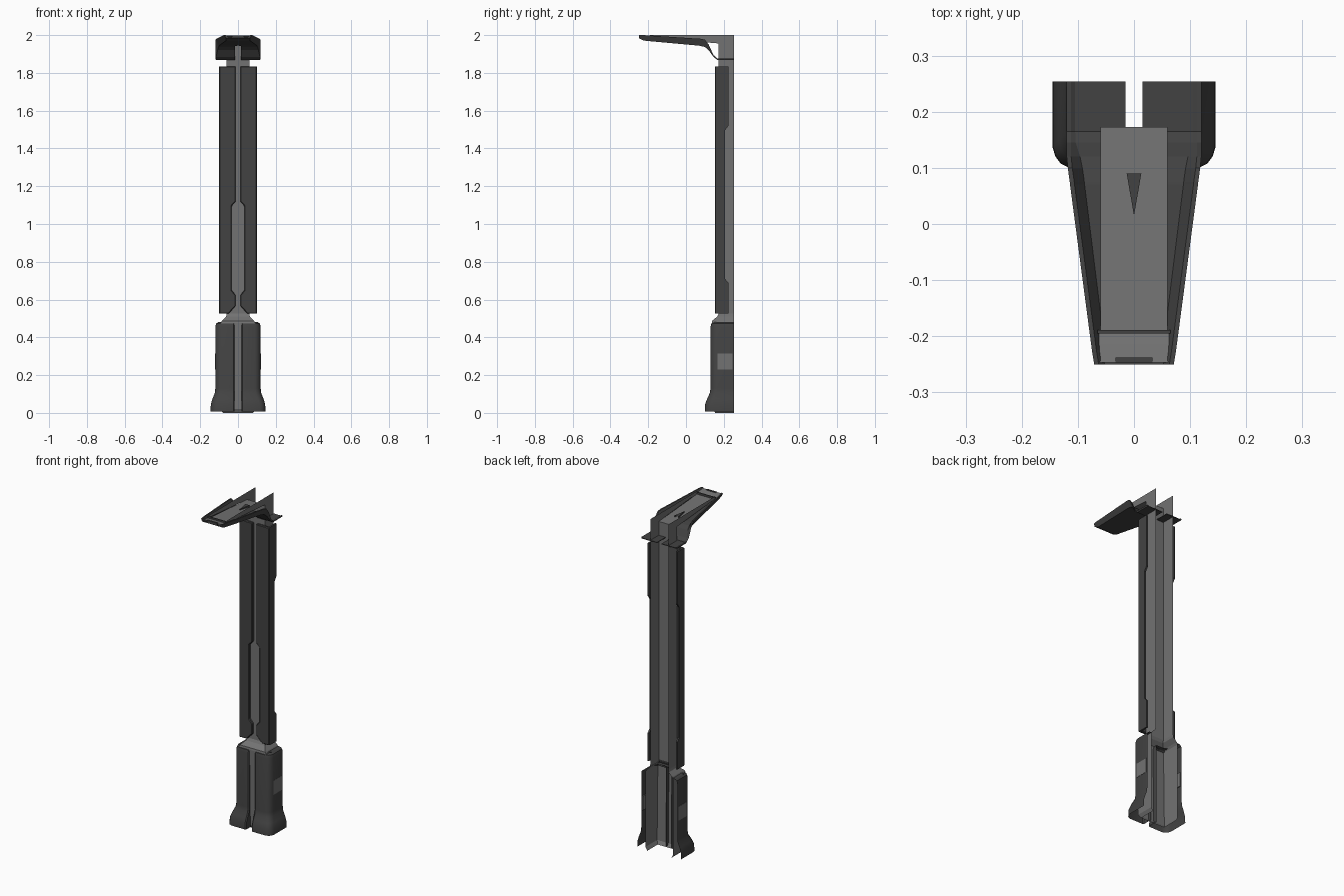
import bpy, bmesh

if "Cube" in bpy.data.objects:
    bpy.data.objects.remove(bpy.data.objects["Cube"])

BACK = 0.254


def material(name, v):
    m = bpy.data.materials.new(name)
    m.diffuse_color = (v, v, v, 1)
    m.use_nodes = True
    m.node_tree.nodes["Principled BSDF"].inputs["Base Color"].default_value = m.diffuse_color
    return m


DARK = material("dark_metal", 0.055)
LIGHT = material("light_metal", 0.17)


def finish(name, bm, mat, mirror=False, bevel=0.0, smooth=False):
    bmesh.ops.recalc_face_normals(bm, faces=bm.faces)
    me = bpy.data.meshes.new(name)
    bm.to_mesh(me)
    bm.free()
    me.materials.append(mat)
    ob = bpy.data.objects.new(name, me)
    bpy.context.collection.objects.link(ob)
    if bevel:
        b = ob.modifiers.new("bevel", "BEVEL")
        b.width, b.segments, b.limit_method = bevel, 1, "ANGLE"
    if mirror:
        ob.modifiers.new("mirror", "MIRROR")
    if smooth:
        bpy.ops.object.select_all(action="DESELECT")
        ob.select_set(True)
        bpy.context.view_layer.objects.active = ob
        bpy.ops.object.shade_smooth_by_angle()
    return ob


def loft(name, rings, mat, closed=False, **kw):
    """Skin between successive cross-sections; closed ones get end caps."""
    bm = bmesh.new()
    vs = [[bm.verts.new(p) for p in r] for r in rings]
    n = len(rings[0])
    for a, b in zip(vs, vs[1:]):
        for i in range(n if closed else n - 1):
            j = (i + 1) % n
            bm.faces.new((a[i], a[j], b[j], b[i]))
    if closed:
        bm.faces.new(vs[0])
        bm.faces.new(vs[-1])
    return finish(name, bm, mat, **kw)


def prism(name, outline, axis, lo, hi, mat, **kw):
    """Extrude a 2D outline along one axis from lo to hi."""
    def place(p, d):
        c = list(p)
        c.insert(axis, d)
        return c
    return loft(name, [[place(p, d) for p in outline] for d in (lo, hi)], mat, closed=True, **kw)


# Core channel, open at the back: wide foot, sloped collar, narrow shaft
core = [(0.0, .08, .155), (.02, .092, .143), (.475, .092, .136), (.487, .085, .138),
        (.51, .063, .165), (.525, .06, .173), (1.956, .06, .173)]
loft("core_channel",
     [[(-w, BACK, z), (-w, y, z), (w, y, z), (w, BACK, z)] for z, w, y in core], LIGHT)

# Upright walls of the channel carried up and forward into the head
bm = bmesh.new()
wall = [(BACK, 1.956), (BACK, 2.0), (-.19, 2.0), (-.19, 1.985), (.173, 1.956)]
bm.faces.new([bm.verts.new((.06, y, z)) for y, z in wall])
finish("head_channel_wall", bm, LIGHT, mirror=True)

# Head tray floor and raised front lip
loft("head_tray", [[(-w, y, z), (w, y, z)] for y, z, w in
                   [(.173, 1.956, .06), (-.19, 1.982, .06)]], LIGHT)
loft("head_front_lip", [[(-w, y, z), (w, y, z)] for y, z, w in
                        [(-.192, 1.984, .064), (-.215, 1.99, .066), (-.247, 1.997, .067)]], LIGHT)
prism("lip_bar", [(-.065, -.195), (.065, -.195), (.065, -.189), (-.065, -.189)],
      2, 1.98, 1.994, DARK)
prism("lip_clip", [(-.033, -.248), (.033, -.248), (.033, -.238), (-.033, -.238)],
      2, 1.985, 1.999, DARK)
prism("arrow_notch", [(-.013, .09), (0, .015), (.013, .09), (.007, .055), (0, .034), (-.007, .055)],
      2, 1.955, 1.973, DARK)

# Head shell: tapered tray sweeping back and down into a split flange
head = [(-.25, .071, 2.0, 1.984, 0), (-.225, .075, 2.0, 1.971, 0), (.07, .114, 1.981, 1.944, 0),
        (.075, .1145, 1.981, 1.943, .015), (.10, .118, 1.976, 1.937, .015),
        (.12, .12, 1.95, 1.92, .015), (.145, .12, 1.895, 1.885, .015),
        (.165, .12, 1.877, 1.869, .015), (BACK, .12, 1.877, 1.869, .015)]
rings = []
for y, w, zt, zb, s in head:
    t = min(.006, (zt - zb) * .5)
    k = min(.014, (zt - zb) * .4)
    rings.append([(w, y, zt), (w - k, y, zb), (s, y, zb), (s, y, zb + t),
                  (w - k - .012, y, zb + t), (w - .008, y, zt)])
loft("head_shell", rings, DARK, closed=True, mirror=True)

# Shaft covers: front plates with a widening central slot
front = [(.05, .525), (.1, .525), (.1, 1.835), (.012, 1.835), (.012, 1.12),
         (.034, 1.095), (.034, .65), (.013, .625), (.013, .565)]
prism("shaft_front_cover", front, 1, .153, .171, DARK, mirror=True, bevel=.004)

# Shaft side covers, deeper at both ends
side = [(.16, .525), (.224, .525), (.224, .69), (.206, .71), (.206, 1.495),
        (.224, 1.52), (.224, 1.835), (.16, 1.835)]
prism("shaft_side_cover", side, 0, .09, .1, DARK, mirror=True)

# Base covers: two shells with rounded corners and a flared foot
base = [(.008, .145, .1), (.045, .144, .101), (.075, .135, .112), (.105, .123, .126),
        (.13, .12, .13), (.455, .12, .13), (.472, .116, .134), (.48, .106, .143)]
loft("base_cover",
     [[(.018, .165, z), (.018, y + .005, z), (.024, y, z), (w - .03, y, z), (w - .014, y + .008, z),
       (w - .005, y + .02, z), (w, y + .036, z), (w, BACK, z)] for z, w, y in base],
     DARK, mirror=True, smooth=True)
# Top ledge closing the base covers onto the core
loft("base_cover_ledge",
     [[(.018, .148, .48), (.076, .143, .48), (.106, .179, .48), (.106, BACK, .48)],
      [(.018, .165, .482), (.07, .165, .482), (.09, .179, .482), (.09, BACK, .482)]],
     DARK, mirror=True)

# Pale square plates on the base sides
prism("base_side_plate", [(.166, .23), (.245, .23), (.245, .315), (.166, .315)],
      0, .115, .121, LIGHT, mirror=True)
